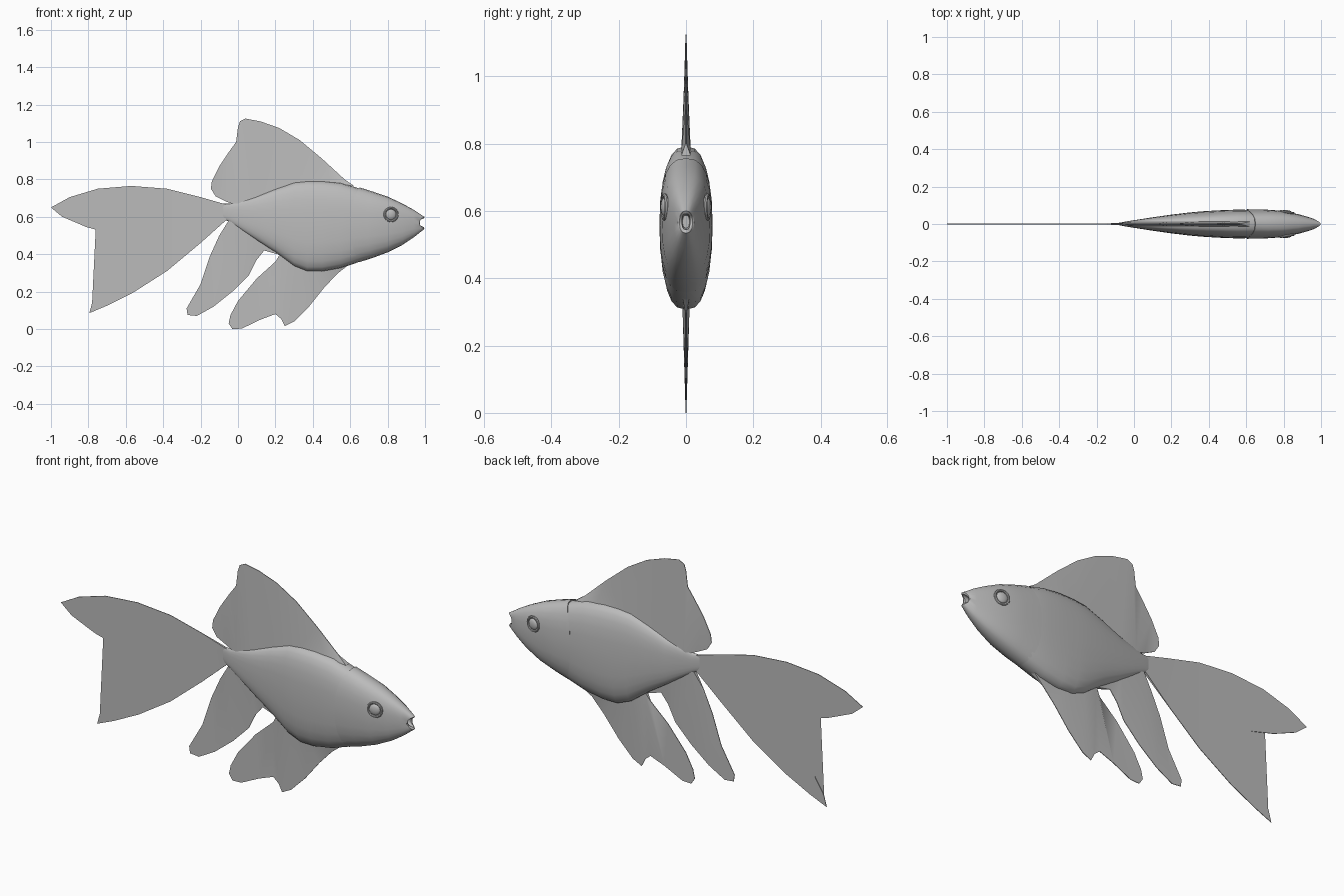
import bpy, bmesh, math
from mathutils import Matrix

old = bpy.data.objects.get("Cube")
if old:
    bpy.data.objects.remove(old, do_unlink=True)

GREY = (0.5, 0.5, 0.5, 1)
mat = bpy.data.materials.new("plain_grey")
mat.use_nodes = True
mat.diffuse_color = GREY
mat.node_tree.nodes["Principled BSDF"].inputs["Base Color"].default_value = GREY

SIDES = 24


def finish(name, bm, angle=40):
    """Turn a bmesh into a named, smooth-shaded object."""
    bmesh.ops.recalc_face_normals(bm, faces=bm.faces)
    mesh = bpy.data.meshes.new(name)
    bm.to_mesh(mesh)
    bm.free()
    mesh.materials.append(mat)
    obj = bpy.data.objects.new(name, mesh)
    bpy.context.collection.objects.link(obj)
    bpy.ops.object.select_all(action="DESELECT")
    obj.select_set(True)
    bpy.context.view_layer.objects.active = obj
    bpy.ops.object.shade_smooth_by_angle(angle=math.radians(angle))
    return obj


def soft(v, power=0.76):
    return math.copysign(abs(v) ** power, v)


def loft(name, stations):
    """Skin boxy oval sections: (x, bottom, top, half width, sweep of the flanks)."""
    bm = bmesh.new()
    rings = []
    for x, low, high, width, sweep in stations:
        ring = []
        for i in range(SIDES):
            a = math.tau * i / SIDES
            ring.append(bm.verts.new((
                x - sweep * math.cos(a) ** 2,
                width * soft(math.cos(a)),
                (low + high) / 2 + (high - low) / 2 * soft(math.sin(a)))))
        rings.append(ring)
    for r, s in zip(rings, rings[1:]):
        for i in range(SIDES):
            j = (i + 1) % SIDES
            bm.faces.new((r[i], r[j], s[j], s[i]))
    bm.faces.new(rings[0])
    bm.faces.new(rings[-1])
    return finish(name, bm)


def fin(name, outline, roots, root_thick=0.009, rim=0.0015):
    """Thin plate from a side outline; the last points are the thicker root."""
    bm = bmesh.new()
    sides = []
    for s in (-1, 1):
        verts = []
        for i, (x, z) in enumerate(outline):
            t = root_thick if i >= len(outline) - roots else rim
            verts.append(bm.verts.new((x, s * t, z)))
        sides.append(verts)
    front, back = sides
    faces = [bm.faces.new(front), bm.faces.new(back)]
    for i in range(len(outline)):
        j = (i + 1) % len(outline)
        bm.faces.new((front[i], front[j], back[j], back[i]))
    bmesh.ops.triangulate(bm, faces=faces)
    return finish(name, bm)


# Trunk, running forward under the edge of the head
loft("body", [
    (-0.08, 0.59, 0.67, 0.006, 0),
    (-0.04, 0.57, 0.67, 0.014, 0),
    (0.1, 0.475, 0.71, 0.036, 0),
    (0.2, 0.41, 0.75, 0.05, 0),
    (0.3, 0.335, 0.785, 0.062, 0),
    (0.37, 0.307, 0.792, 0.068, 0),
    (0.45, 0.307, 0.792, 0.073, 0),
    (0.55, 0.325, 0.782, 0.077, 0),
    (0.66, 0.363, 0.748, 0.075, 0),
    (0.72, 0.39, 0.72, 0.068, 0),
])

# Head with curved gill edge and hollow open mouth
loft("head", [
    (0.65, 0.358, 0.757, 0.079, 0.05),
    (0.72, 0.38, 0.735, 0.078, 0.03),
    (0.8, 0.41, 0.708, 0.071, 0.01),
    (0.88, 0.45, 0.67, 0.052, 0),
    (0.94, 0.49, 0.637, 0.035, 0),
    (0.98, 0.522, 0.61, 0.024, 0.01),
    (0.997, 0.535, 0.6, 0.019, 0.025),
    (0.993, 0.545, 0.592, 0.012, 0.025),
    (0.95, 0.55, 0.587, 0.01, 0),
])

# Eyes: a raised rim around a shallow ball
for side, label in ((1, "left"), (-1, "right")):
    tilt = (Matrix.Translation((0.818, side * 0.0635, 0.612))
            @ Matrix.Rotation(-side * 0.17, 4, "Z")
            @ Matrix.Rotation(math.pi / 2, 4, "X"))
    bm = bmesh.new()
    bmesh.ops.create_uvsphere(bm, u_segments=20, v_segments=12, radius=0.028)
    bmesh.ops.scale(bm, vec=(1, 1, 0.4), verts=bm.verts)
    bm.transform(tilt)
    finish(label + "_eye", bm)

    bpy.ops.mesh.primitive_torus_add(major_segments=24, minor_segments=8,
                                     major_radius=0.035, minor_radius=0.006)
    rim = bpy.context.object
    rim.name = label + "_eye_rim"
    rim.data.transform(tilt)
    rim.data.materials.append(mat)
    bpy.ops.object.shade_smooth_by_angle()

# Fins, each traced around its edge and ending along its root
fin("tail_fin", [
    (-0.2, 0.705), (-0.38, 0.75), (-0.57, 0.765), (-0.75, 0.75), (-0.9, 0.705),
    (-1, 0.65), (-0.94, 0.6), (-0.81, 0.545), (-0.68, 0.51), (-0.625, 0.45),
    (-0.66, 0.35), (-0.73, 0.22), (-0.78, 0.14), (-0.795, 0.085), (-0.7, 0.125),
    (-0.56, 0.195), (-0.38, 0.31), (-0.2, 0.46),
    (-0.06, 0.585), (-0.02, 0.62), (-0.06, 0.665)], 3, 0.006)

fin("dorsal_fin", [
    (-0.06, 0.68), (-0.12, 0.71), (-0.145, 0.75), (-0.14, 0.79), (-0.1, 0.87),
    (-0.05, 0.945), (-0.01, 1), (0, 1.08), (0.01, 1.11), (0.04, 1.125),
    (0.12, 1.11), (0.22, 1.075), (0.33, 1.01), (0.45, 0.91), (0.57, 0.8),
    (0.62, 0.765), (0.5, 0.78), (0.35, 0.78), (0.2, 0.74), (0.08, 0.69), (0, 0.66)], 6, 0.014)

fin("anal_fin", [
    (-0.1, 0.5), (-0.15, 0.39), (-0.2, 0.24), (-0.275, 0.11), (-0.27, 0.075),
    (-0.22, 0.07), (-0.13, 0.12), (-0.03, 0.2), (0.06, 0.29), (0.1, 0.37),
    (0.14, 0.42), (0.21, 0.4), (0.2, 0.44), (0.08, 0.52), (-0.05, 0.58)], 4)

fin("pelvic_fin", [
    (0.2, 0.36), (0.1, 0.27), (0, 0.15), (-0.04, 0.075), (-0.05, 0.03),
    (-0.03, 0), (0.02, 0.002), (0.12, 0.05), (0.2, 0.08), (0.23, 0.055),
    (0.25, 0.015), (0.3, 0.04), (0.38, 0.12), (0.46, 0.22), (0.53, 0.295),
    (0.6, 0.35), (0.4, 0.33), (0.3, 0.36), (0.23, 0.41)], 4, 0.012)
